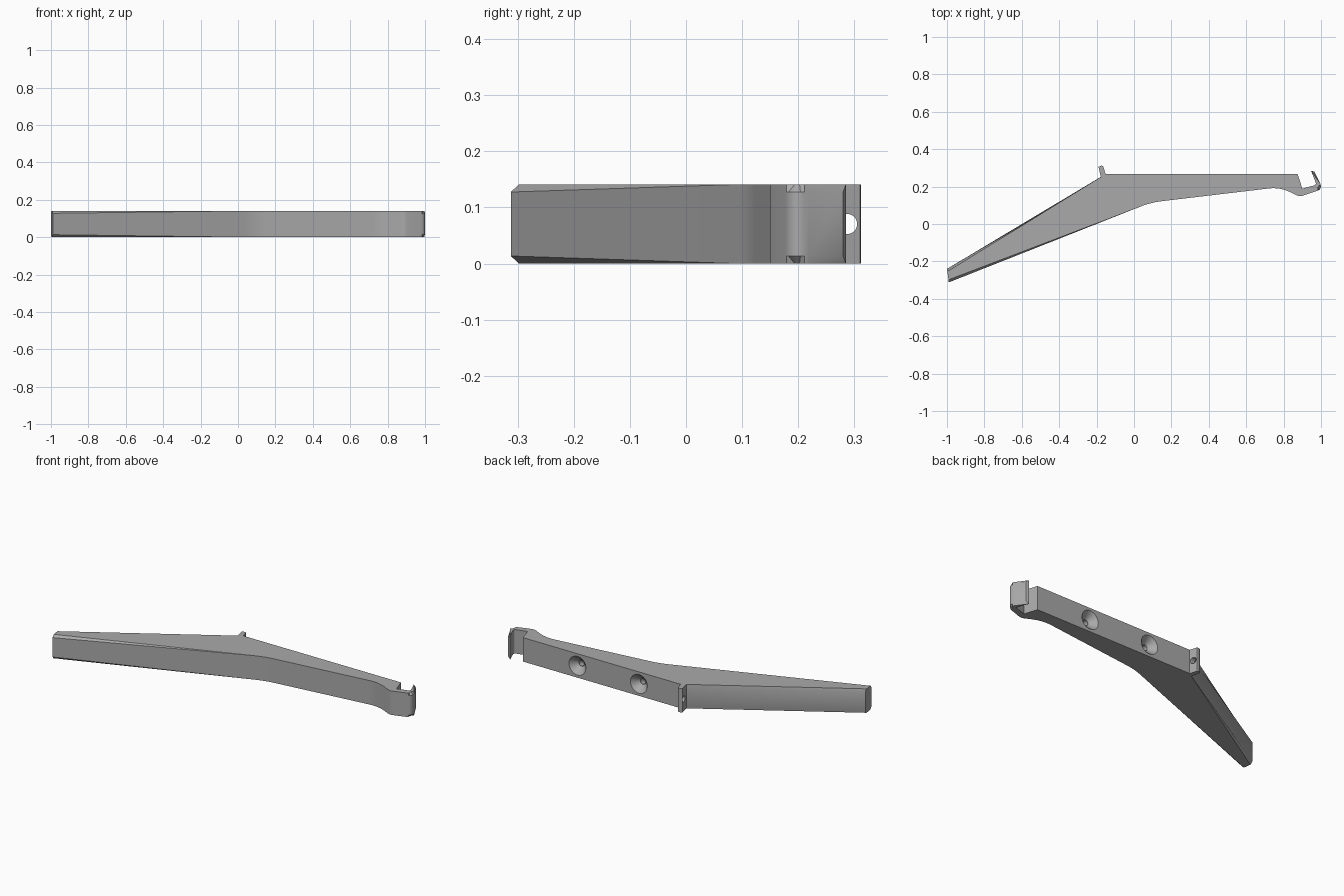
import bpy, bmesh, math
from mathutils import Vector, Matrix

if "Cube" in bpy.data.objects:
    bpy.data.objects.remove(bpy.data.objects["Cube"], do_unlink=True)

HEIGHT = 0.141
CHAMFER = 0.0135

grey = bpy.data.materials.new("plain grey")
grey.use_nodes = True
colour = (0.4, 0.4, 0.4, 1)
grey.diffuse_color = colour
grey.node_tree.nodes["Principled BSDF"].inputs["Base Color"].default_value = colour


def rounded(points, steps=8):
    """Round the corners of an open path; each point is x, y, tangent length."""
    path = [Vector(p[:2]) for p in points]
    out = []
    for i, p in enumerate(path):
        t = points[i][2]
        if not t:
            out.append(p)
            continue
        a = p + (path[i - 1] - p).normalized() * t
        b = p + (path[i + 1] - p).normalized() * t
        for k in range(steps + 1):
            s = k / steps
            out.append(a * (1 - s) ** 2 + p * 2 * s * (1 - s) + b * s * s)
    return out


def finish(bm, name):
    bmesh.ops.recalc_face_normals(bm, faces=bm.faces)
    mesh = bpy.data.meshes.new(name)
    bm.to_mesh(mesh)
    bm.free()
    mesh.materials.append(grey)
    obj = bpy.data.objects.new(name, mesh)
    bpy.context.collection.objects.link(obj)
    return obj


def prism(name, outline, chamfered=()):
    """Extrude an outline upward; chamfer top and bottom edges of listed sides."""
    bm = bmesh.new()
    rings = [[bm.verts.new((p[0], p[1], z)) for p in outline] for z in (0, HEIGHT)]
    n = len(outline)
    bm.faces.new(rings[0][::-1])
    bm.faces.new(rings[1])
    for i in range(n):
        j = (i + 1) % n
        bm.faces.new((rings[0][i], rings[0][j], rings[1][j], rings[1][i]))
    edges = [bm.edges.get((r[i], r[i + 1])) for r in rings for i in chamfered]
    if edges:
        bmesh.ops.bevel(bm, geom=edges, offset=CHAMFER, offset_type='OFFSET',
                        segments=1, affect='EDGES', clamp_overlap=False)
    return finish(bm, name)


def cut(obj, r1, r2, depth, centre, turn):
    """Subtract a cone or cylinder."""
    bm = bmesh.new()
    bmesh.ops.create_cone(bm, cap_ends=True, segments=32, radius1=r1, radius2=r2,
                          depth=depth, matrix=Matrix.Translation(centre) @ turn)
    cutter = finish(bm, "hole_cutter")
    cutter.hide_render = True
    mod = obj.modifiers.new("hole", 'BOOLEAN')
    mod.operation = 'DIFFERENCE'
    mod.solver = 'EXACT'
    mod.object = cutter
    bpy.context.view_layer.objects.active = obj
    bpy.ops.object.modifier_apply(modifier=mod.name)
    bpy.data.objects.remove(cutter, do_unlink=True)


# Arm: chamfered front and outside of the hook, then plain inside and back
front = rounded([(-0.99, -0.312, 0), (0.09, 0.115, 0.06), (0.78, 0.197, 0.06),
                 (0.885, 0.146, 0.02), (1.01, 0.187, 0.035), (0.964, 0.28, 0)])
back = rounded([(0.946, 0.285, 0), (0.976, 0.21, 0.015), (0.9, 0.189, 0),
                (0.875, 0.267, 0), (-0.152, 0.267, 0), (-0.172, 0.248, 0),
                (-1.0, -0.24, 0)])
outline = front + back
arm = prism("bracket_arm", outline,
            list(range(len(front) - 1)) + [len(outline) - 2])

# Countersunk screw holes in the back face
to_back = Matrix.Rotation(math.radians(-90), 4, 'X')
for x in (0.12, 0.52):
    cut(arm, 0.018, 0.056, 0.04, (x, 0.248, HEIGHT / 2), to_back)
    cut(arm, 0.016, 0.016, 0.05, (x, 0.225, HEIGHT / 2), to_back)

# Locating tab with a cross hole
tab = prism("locating_tab", [(-0.176, 0.246), (-0.15, 0.25), (-0.152, 0.267),
                             (-0.165, 0.31), (-0.175, 0.312), (-0.19, 0.306)])
cut(tab, 0.018, 0.018, 0.2, (-0.17, 0.287, HEIGHT / 2),
    Matrix.Rotation(math.radians(90), 4, 'Y'))

# Smooth the rounded bends, keep the edges crisp
bpy.ops.object.select_all(action='DESELECT')
for obj in (arm, tab):
    obj.select_set(True)
bpy.context.view_layer.objects.active = arm
bpy.ops.object.shade_smooth_by_angle(angle=math.radians(30))
